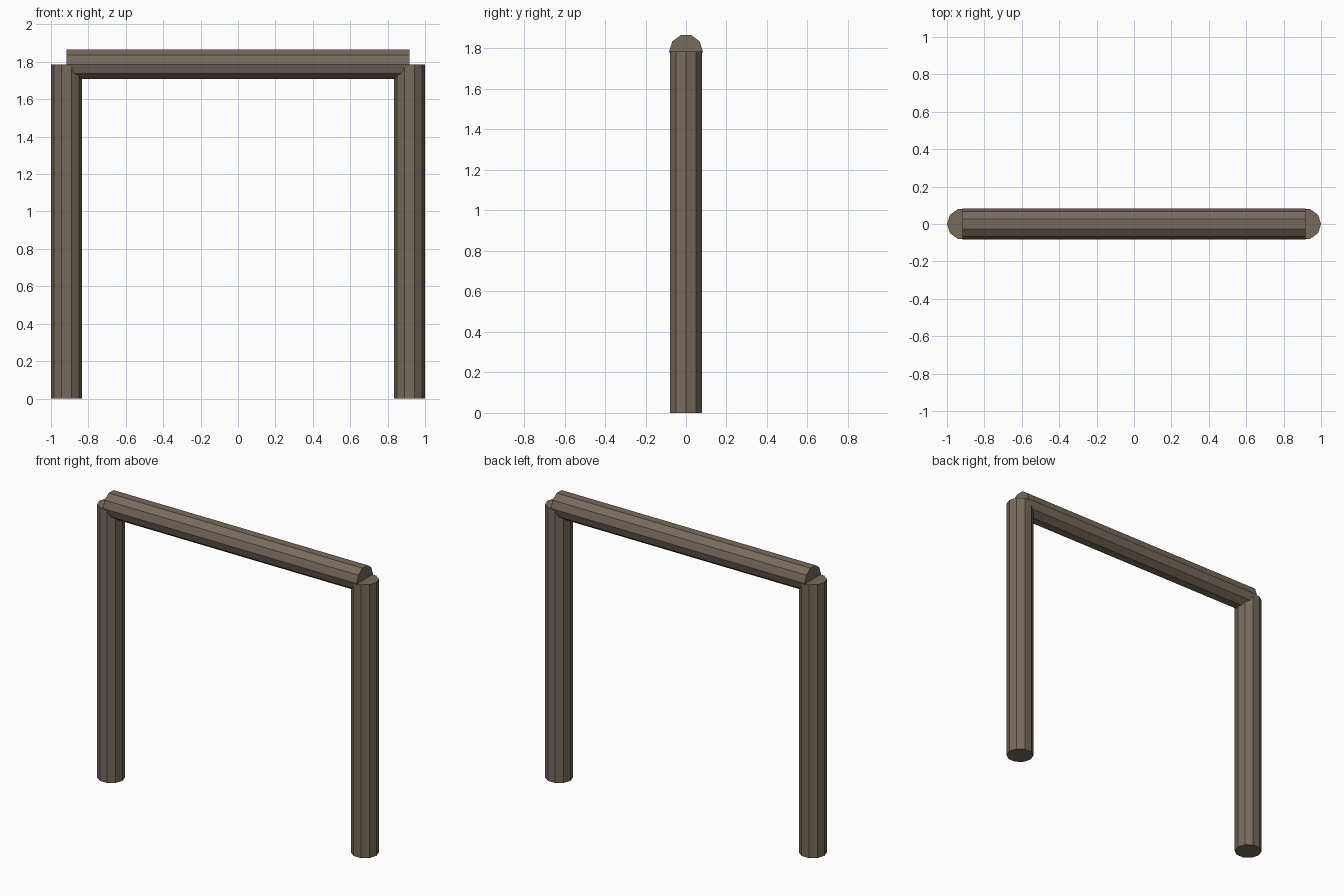
import bpy
from math import radians

if "Cube" in bpy.data.objects:
    bpy.data.objects.remove(bpy.data.objects["Cube"])

RADIUS = 0.083
HALF_SPAN = 0.917
JOINT_Z = 1.785

wood = bpy.data.materials.new("dark_wood")
wood.diffuse_color = (0.18, 0.145, 0.11, 1)
wood.use_nodes = True
wood.node_tree.nodes["Principled BSDF"].inputs["Base Color"].default_value = wood.diffuse_color


def log(name, length, location, rotation):
    """Ten-sided flat-shaded log."""
    bpy.ops.mesh.primitive_cylinder_add(vertices=10, radius=RADIUS, depth=length,
                                        location=location, rotation=rotation)
    obj = bpy.context.object
    obj.name = name
    obj.data.materials.append(wood)
    bpy.ops.object.transform_apply(location=False, rotation=True, scale=False)
    return obj


# Upright posts, with a corner edge pointing outward along x
for name, side in (("left_post", -1), ("right_post", 1)):
    log(name, JOINT_Z, (side * HALF_SPAN, 0, JOINT_Z / 2), (0, 0, radians(90)))

# Crossbeam centred on the post tops, with a flat face upward
log("crossbeam", 2 * HALF_SPAN, (0, 0, JOINT_Z + 0.002), (0, radians(90), 0))
